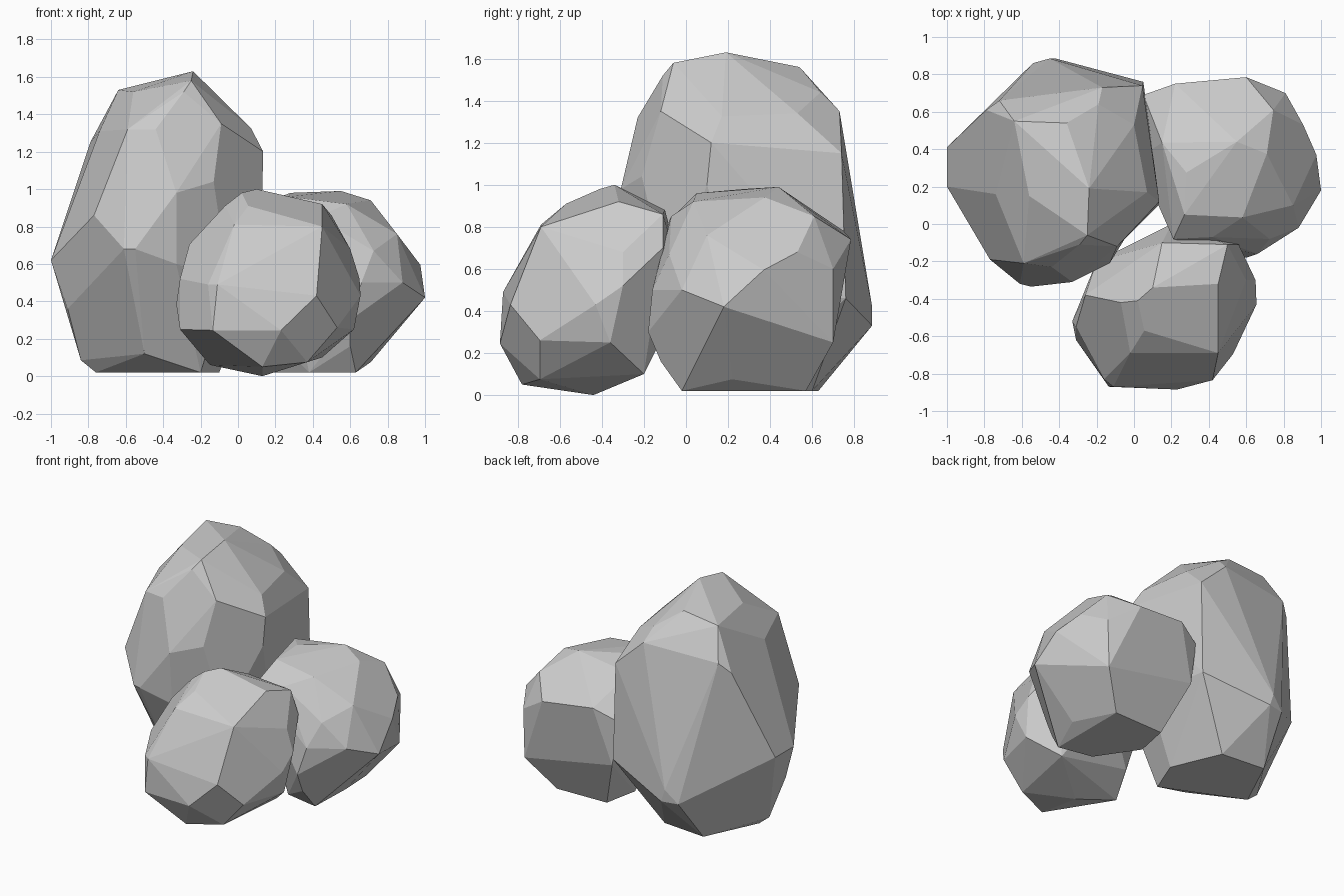
import bpy, bmesh, math


def rock(name, corners):
    """Faceted boulder: convex hull of its corner points, nearly flat facets merged."""
    bm = bmesh.new()
    for c in corners:
        bm.verts.new(c)
    bmesh.ops.convex_hull(bm, input=bm.verts)
    loose = [v for v in bm.verts if not v.link_faces]
    bmesh.ops.delete(bm, geom=loose, context='VERTS')
    bmesh.ops.dissolve_limit(bm, angle_limit=math.radians(9), verts=bm.verts, edges=bm.edges)
    bmesh.ops.recalc_face_normals(bm, faces=bm.faces)
    mesh = bpy.data.meshes.new(name)
    bm.to_mesh(mesh)
    bm.free()
    bpy.context.collection.objects.link(bpy.data.objects.new(name, mesh))


# Tall boulder, back left
rock("tall_boulder", [
    # crown
    (-.24, .19, 1.63), (-.25, -.06, 1.58), (-.29, -.11, 1.52), (-.36, .54, 1.56),
    (-.64, .55, 1.53), (-.56, .15, 1.52), (-.19, .64, 1.44),
    # shoulders
    (-.59, -.21, 1.32), (-.44, -.23, 1.32), (-.74, .16, 1.31), (-.79, .61, 1.25),
    (-.72, .66, 1.32), (-.17, .73, 1.35), (.0, .53, 1.34), (.07, .17, 1.325),
    (-.09, -.12, 1.35), (.135, .12, 1.2), (.045, .74, 1.15),
    # belly
    (-.84, .12, 1.05), (-.77, -.19, .86), (-.33, -.31, .98), (-.13, -.21, 1.04),
    (.13, .1, 1.0), (-.55, -.335, .68), (-.61, -.32, .68), (-.33, -.28, .6),
    (-1, .2, .62), (-1, .41, .62),
    (.05, .76, .46), (.12, .4, .8), (.08, .25, .5), (-.05, -.08, .5), (-.45, .885, .42),
    # foot
    (-.42, .885, .33), (-.54, .86, .33), (-.91, .16, .36), (-.87, .32, .3), (-.84, .25, .085),
    (-.76, .25, .02), (-.58, .63, .02), (-.25, .6, .02), (-.1, .25, .02),
    (-.2, .0, .02), (-.5, -.07, .12),
])

# Right boulder, back right
rock("right_boulder", [
    # top
    (.55, .44, .99), (.28, .275, .98), (.27, .05, .96), (.58, .035, .92), (.71, .375, .94),
    (.745, .61, .85), (.15, .435, .93), (.21, -.08, .83), (.42, -.07, .85),
    # sides
    (.84, .25, .775), (.85, .1, .76), (.905, .53, .68), (.975, .37, .595),
    (1, .18, .42), (.6, .785, .74), (.22, .75, .78), (.81, .7, .6), (.725, -.08, .67),
    (.88, -.02, .5), (.66, -.16, .5), (.8, .7, .25), (.6, -.18, .3), (.1, .7, .38),
    (.05, .69, .7), (.02, .35, .6),
    # foot
    (.71, .22, .075), (.63, .57, .02), (.63, -.02, .02), (.6, -.12, .16),
    (.38, .03, .02), (.24, .56, .02), (.19, .31, .02), (.1, .25, .3),
])

# Front boulder
rock("front_boulder", [
    # top
    (.1, -.34, 1.0), (.02, -.41, .98), (.33, -.33, .95), (.45, -.32, .92), (-.07, -.42, .91),
    (.055, -.57, .91), (.45, -.69, .8), (.5, -.11, .86), (.15, -.1, .88), (-.02, -.69, .81),
    # sides
    (-.26, -.38, .705), (-.31, -.55, .52), (-.33, -.52, .385), (-.31, -.62, .25),
    (-.16, -.83, .49), (-.11, -.87, .49), (-.135, -.87, .245), (.23, -.885, .245),
    (.42, -.835, .43), (.6, -.3, .68), (.65, -.3, .52), (.655, -.43, .43),
    (.56, -.11, .7), (.62, -.36, .25), (.53, -.695, .26), (.2, .0, .5), (-.2, -.2, .5),
    # foot
    (.13, -.44, .0), (-.15, -.36, .06), (.13, -.78, .05), (.37, -.695, .075),
    (.45, -.2, .1), (-.1, -.2, .2),
])
